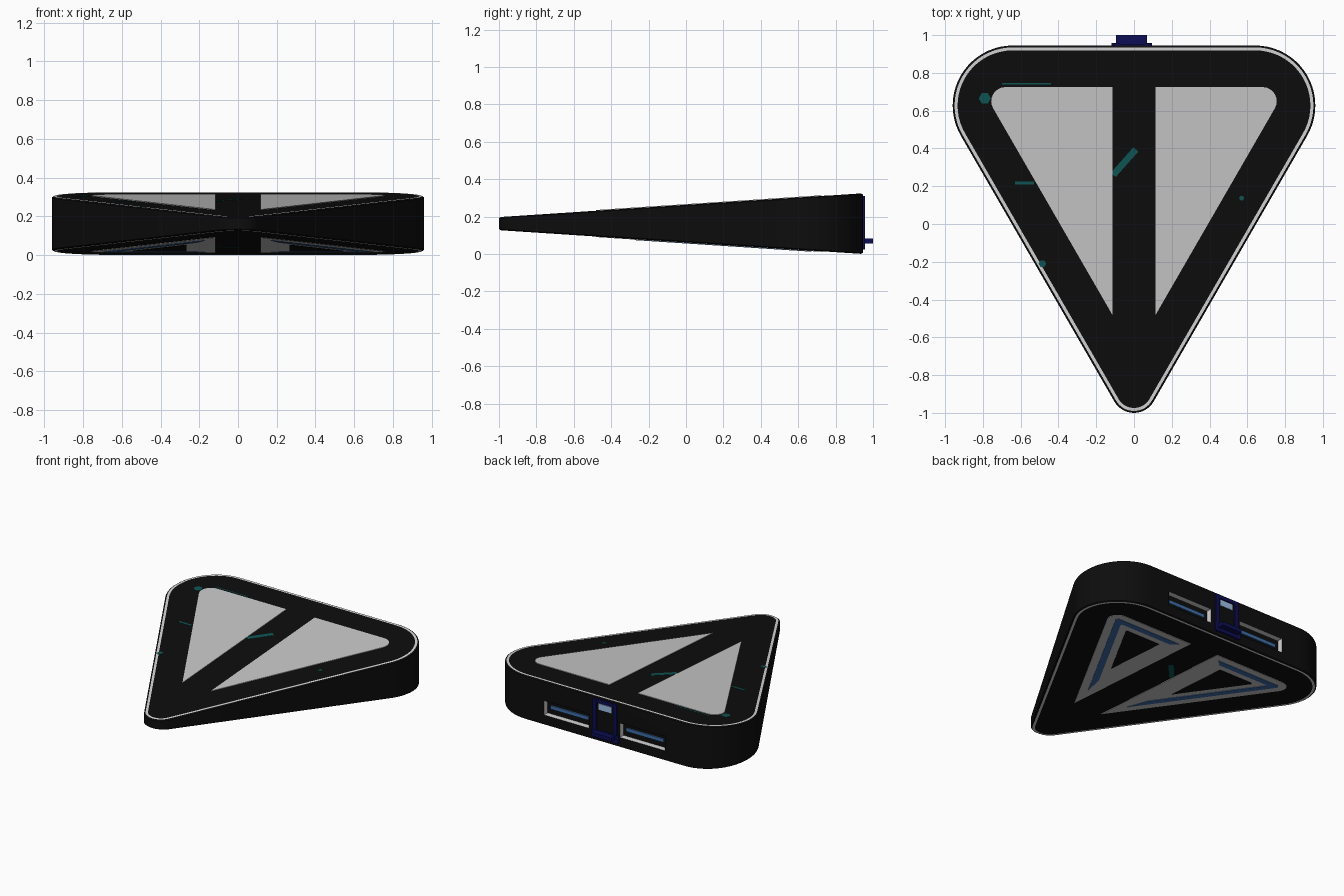
import bpy, bmesh, math

if "Cube" in bpy.data.objects:
    bpy.data.objects.remove(bpy.data.objects["Cube"])

MID = 0.1625  # height of the wedge's centre plane


def material(name, r, g, b):
    m = bpy.data.materials.new(name)
    m.diffuse_color = (r, g, b, 1)
    m.use_nodes = True
    m.node_tree.nodes["Principled BSDF"].inputs["Base Color"].default_value = m.diffuse_color
    return m


BLACK = material("black", 0.004, 0.004, 0.004)
LIGHT = material("light_grey", 0.68, 0.68, 0.68)
PANEL = material("panel_grey", 0.58, 0.58, 0.58)
BLUE = material("circuit_blue", 0.05, 0.16, 0.4)
NAVY = material("navy", 0.004, 0.004, 0.09)
TEAL = material("teal", 0.005, 0.09, 0.09)
PALE = material("pale_blue", 0.4, 0.6, 0.9)


def half(y):
    """Half thickness of the wedge at depth y."""
    return 0.035 + (y + 1) * 0.0653


def finish(name, bm, mats):
    bmesh.ops.recalc_face_normals(bm, faces=bm.faces)
    me = bpy.data.meshes.new(name)
    bm.to_mesh(me)
    bm.free()
    for m in mats:
        me.materials.append(m)
    ob = bpy.data.objects.new(name, me)
    bpy.context.collection.objects.link(ob)
    return ob


def arc(cx, cy, r, a0, a1, n):
    return [(cx + r * math.cos(math.radians(a0 + (a1 - a0) * i / n)),
             cy + r * math.sin(math.radians(a0 + (a1 - a0) * i / n))) for i in range(n + 1)]


def outline(d):
    """Rounded triangle, inset by d."""
    return (arc(0.642, 0.627, 0.318 - d, -30, 90, 20)
            + arc(-0.642, 0.627, 0.318 - d, 90, 210, 20)
            + arc(0, -0.88, 0.12 - d, 210, 330, 16))


def window(d):
    """Right window: inner top corner, rounded outer corner, lower point; inset by d."""
    x0, r, c = 0.115 + d, max(0.075 - d, 0.01), 0.3396 - d
    cy = 0.725 - d - r
    cx = (c - r + 0.5 * cy) / 0.866
    return [(x0, 0.725 - d)] + arc(cx, cy, r, 90, -30, 8) + [(x0, (0.866 * x0 - c) / 0.5)]


def plate(name, pts, side, h0, h1, mat):
    """Thin plate lying on the sloped top (side=1) or underside (side=-1)."""
    bm = bmesh.new()
    lo, hi = ([bm.verts.new((x, y, MID + side * (half(y) + h))) for x, y in pts] for h in (h0, h1))
    bm.faces.new(lo)
    bm.faces.new(hi)
    n = len(pts)
    for i in range(n):
        j = (i + 1) % n
        bm.faces.new((lo[i], lo[j], hi[j], hi[i]))
    return finish(name, bm, [mat])


def box(name, x0, x1, y0, y1, z0, z1, mat):
    bm = bmesh.new()
    bmesh.ops.create_cube(bm, size=1)
    for v in bm.verts:
        v.co = (x0 if v.co.x < 0 else x1, y0 if v.co.y < 0 else y1, z0 if v.co.z < 0 else z1)
    return finish(name, bm, [mat])


# Wedge body with a light trim line round both faces
bm = bmesh.new()
levels = [(-1, 0.026, 0), (-1, 0.01, 0), (-1, 0, -0.006), (1, 0, -0.006), (1, 0.01, 0), (1, 0.026, 0)]
rings = [[bm.verts.new((x, y, MID + s * (half(y) + h))) for x, y in outline(d)] for s, d, h in levels]
for k in range(5):
    a, b = rings[k], rings[k + 1]
    for i in range(len(a)):
        j = (i + 1) % len(a)
        f = bm.faces.new((a[i], a[j], b[j], b[i]))
        f.material_index = 1 if k in (0, 4) else 0
bm.faces.new(rings[0])
bm.faces.new(rings[-1])
body = finish("wedge_body", bm, [BLACK, LIGHT])

# Slots cut in the back wall, with light walls
for sx, side in ((1, "right"), (-1, "left")):
    xa, xb = sorted((sx * 0.125, sx * 0.49))
    cutter = box("slot_cutter_" + side, xa, xb, 0.9, 1.0, 0.075, 0.18, LIGHT)
    mod = body.modifiers.new("slot", 'BOOLEAN')
    mod.operation = 'DIFFERENCE'
    mod.solver = 'EXACT'
    mod.material_mode = 'TRANSFER'
    mod.object = cutter
    bpy.context.view_layer.objects.active = body
    body.select_set(True)
    bpy.ops.object.modifier_apply(modifier=mod.name)
    bpy.data.objects.remove(cutter)
    # Dark slot back and blue strip inside
    box("slot_back_" + side, xa, xb, 0.895, 0.905, 0.076, 0.179, BLACK)
    box("slot_strip_" + side, xa + 0.03, xb - 0.03, 0.904, 0.915, 0.115, 0.14, BLUE)
bpy.ops.object.select_all(action='DESELECT')
body.select_set(True)
bpy.context.view_layer.objects.active = body
bpy.ops.object.shade_smooth_by_angle(angle=math.radians(30))

# Window panels on both faces; underside carries circuit bands
for sx, side in ((1, "right"), (-1, "left")):
    def mirror(pts):
        return [(sx * x, y) for x, y in pts]
    plate("top_window_" + side, mirror(window(0)), 1, -0.01, 0.004, PANEL)
    plate("bottom_window_" + side, mirror(window(0)), -1, -0.01, 0.003, PANEL)
    plate("bottom_band_" + side, mirror(window(0.055) + window(0.1)[::-1]), -1, 0, 0.006, BLUE)
    plate("bottom_core_" + side, mirror(window(0.15)), -1, 0, 0.006, BLACK)


# Small teal marks on the surfaces
def stripe(x0, y0, x1, y1, w):
    k = w / 2 / math.hypot(x1 - x0, y1 - y0)
    nx, ny = -(y1 - y0) * k, (x1 - x0) * k
    return [(x0 + nx, y0 + ny), (x0 - nx, y0 - ny), (x1 - nx, y1 - ny), (x1 + nx, y1 + ny)]


marks = [stripe(-0.11, 0.26, 0.01, 0.395, 0.035), stripe(-0.7, 0.742, -0.44, 0.742, 0.008),
         stripe(-0.63, 0.217, -0.53, 0.217, 0.016), arc(-0.79, 0.665, 0.032, 0, 300, 5),
         arc(0.57, 0.137, 0.014, 0, 300, 5), arc(-0.485, -0.21, 0.02, 0, 300, 5)]
for i, pts in enumerate(marks):
    plate("teal_mark_%d" % i, pts, 1, -0.002, 0.002, TEAL)
plate("teal_mark_under", marks[0], -1, -0.002, 0.002, TEAL)

# Latch on the back wall
box("latch_post_left", -0.105, -0.075, 0.93, 0.956, 0.025, 0.31, NAVY)
box("latch_post_right", 0.06, 0.09, 0.93, 0.956, 0.025, 0.31, NAVY)
box("latch_top_bar", -0.075, 0.06, 0.93, 0.954, 0.285, 0.31, NAVY)
box("latch_port", -0.06, 0.045, 0.93, 0.95, 0.235, 0.28, PALE)
box("latch_base", -0.12, 0.095, 0.93, 0.958, 0.03, 0.085, NAVY)
box("latch_tab", -0.095, 0.07, 0.95, 1.0, 0.055, 0.083, NAVY)
